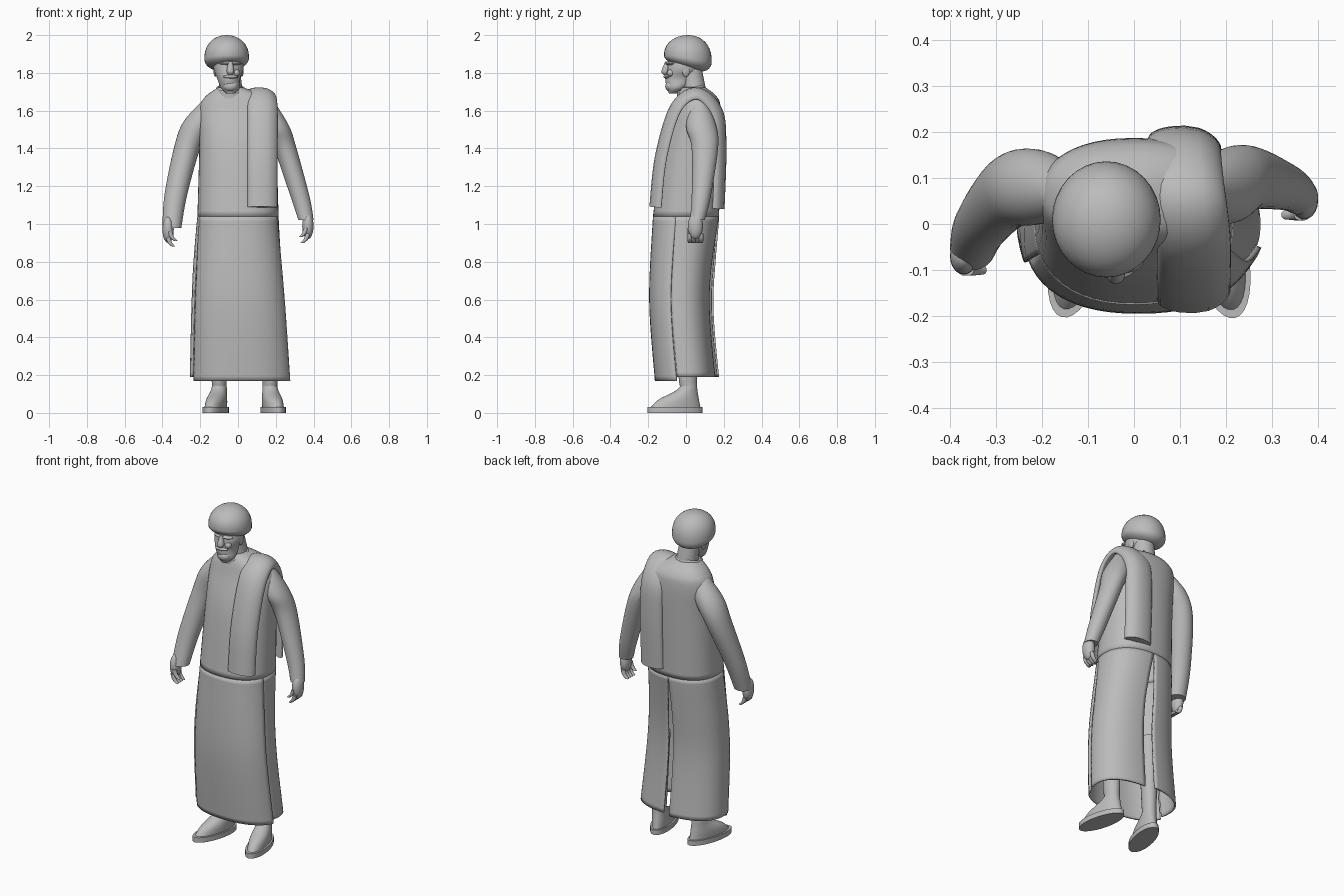
import bpy, bmesh
from math import sin, cos, pi, radians, copysign, sqrt
from mathutils import Vector, Matrix

if "Cube" in bpy.data.objects:
    bpy.data.objects.remove(bpy.data.objects["Cube"])

tone = 0.5
grey = bpy.data.materials.new("plain grey")
grey.use_nodes = True
grey.diffuse_color = (tone, tone, tone, 1)
shader = grey.node_tree.nodes["Principled BSDF"]
shader.inputs["Base Color"].default_value = (tone, tone, tone, 1)


def resample(stations, steps=5):
    """Smooth curve through (x, y, z, half width, half depth); one radius gives a circle."""
    points = [Vector((*station[:4], station[-1])) for station in stations]
    last = len(points) - 1
    curve = []
    for index in range(last):
        start, end = points[index], points[index + 1]
        leave = (end - points[max(index - 1, 0)]) / 2
        arrive = (points[min(index + 2, last)] - start) / 2
        for step in range(steps):
            t = step / steps
            ease = t * t * (3 - 2 * t)
            curve.append(start * (1 - ease) + end * ease
                         + leave * (t * (1 - t) ** 2) - arrive * (t * t * (1 - t)))
    return curve + [points[last]]


def finish(name, bm, matrix, thickness):
    """Turn the bmesh into a smooth grey object."""
    bm.transform(matrix)
    bmesh.ops.recalc_face_normals(bm, faces=bm.faces)
    mesh = bpy.data.meshes.new(name)
    bm.to_mesh(mesh)
    bm.free()
    mesh.materials.append(grey)
    part = bpy.data.objects.new(name, mesh)
    bpy.context.collection.objects.link(part)
    if thickness:
        cloth = part.modifiers.new("cloth", 'SOLIDIFY')
        cloth.thickness = thickness
        cloth.offset = 0
    bpy.ops.object.select_all(action='DESELECT')
    part.select_set(True)
    bpy.context.view_layer.objects.active = part
    bpy.ops.object.shade_smooth_by_angle(angle=radians(50))


def skin(name, rings, closed=True, cap=True, thickness=0, matrix=Matrix()):
    """Join rings of points into one surface."""
    bm = bmesh.new()
    rows = [[bm.verts.new(point) for point in ring] for ring in rings]
    count = len(rows[0])
    for lower, upper in zip(rows, rows[1:]):
        for i in range(count if closed else count - 1):
            j = (i + 1) % count
            bm.faces.new((lower[i], lower[j], upper[j], upper[i]))
    if cap:
        bm.faces.new(rows[0])
        bm.faces.new(rows[-1])
    finish(name, bm, matrix, thickness)


def power(value, exponent):
    return copysign(abs(value) ** (2 / exponent), value)


def oval(station, exponent=2, count=32, start=0, end=2 * pi, closed=True):
    """Level oval that starts at the back."""
    x, y, z, width, depth = station
    angles = [start + (end - start) * i / count for i in range(count if closed else count + 1)]
    return [Vector((x + width * power(sin(angle), exponent),
                    y + depth * power(cos(angle), exponent), z)) for angle in angles]


def loft(name, stations, **options):
    skin(name, [oval(station) for station in resample(stations)], **options)


def blob(name, centre, size):
    bm = bmesh.new()
    bmesh.ops.create_uvsphere(bm, u_segments=20, v_segments=12, radius=1)
    finish(name, bm, Matrix.Translation(centre) @ Matrix.Diagonal((*size, 1)), 0)


# Robe: closed upper body with three hanging panels below the slit top
skirt = resample([(.02, 0, .17, .26, .16), (.01, -.03, .6, .24, .16), (0, 0, 1.04, .21, .17)], 10)
body = resample([skirt[-1], (0, .03, 1.4, .2, .15), (0, .06, 1.6, .2, .12),
                 (-.01, .06, 1.67, .16, .1), (-.04, .04, 1.72, .06, .06)], 8)
skin("robe_upper", [oval(station, 2.3, 48) for station in body], cap=False, thickness=.01)


def panel(name, start, end, flare=0, lift=0, gap=0):
    rings = []
    for row, (x, y, z, width, depth) in enumerate(skirt):
        drop = 1 - row / (len(skirt) - 1)
        opening = min(drop * 3, 1)
        station = (x, y, z + lift * drop, width + flare * opening, depth + flare * opening)
        rings.append(oval(station, 2.3, 24, radians(start) + gap * opening,
                          radians(end) - gap * opening, False))
    skin(name, rings, closed=False, cap=False, thickness=.01)


panel("robe_front_panel", 105, 255)
panel("robe_back_panel_left", 0, 109, flare=-.01, lift=.02, gap=.07)
panel("robe_back_panel_right", 251, 360, flare=.01, lift=.02, gap=.07)

# Neck and collar
loft("neck", [(-.03, .05, 1.62, .07), (-.04, .04, 1.74, .06), (-.05, .02, 1.84, .06)])
tilt = Matrix.Translation((-.04, .03, 1.7)) @ Matrix.Rotation(radians(14), 4, 'X')
loft("collar", [(0, 0, -.03, .08), (0, 0, .02, .07)], cap=False, thickness=.01, matrix=tilt)

# Scarf draped over the left shoulder: path and half width, with a rounded flat section
path = resample([(.13, -.17, 1.09, .08), (.13, -.14, 1.36, .08), (.13, -.06, 1.62, .08),
                 (.12, .06, 1.7, .08), (.11, .17, 1.6, .08), (.11, .19, 1.4, .08),
                 (.11, .18, 1.08, .08)], 6)
rings = []
for i, (x, y, z, width, depth) in enumerate(path):
    along = path[min(i + 1, len(path) - 1)] - path[max(i - 1, 0)]
    normal = Vector((0, -along[2], along[1])).normalized()
    ring = []
    for k in range(32):
        angle = 2 * pi * k / 32
        across = power(cos(angle), 3.5)
        droop = (.03 if across > 0 else .01) * across ** 2
        offset = normal * (depth * .3 * power(sin(angle), 3) - droop)
        ring.append(Vector((x + width * across, y, z)) + offset)
    rings.append(ring)
skin("scarf", rings)

# Sleeves, from shoulder to cuff
loft("left_sleeve", [(.15, .07, 1.65, .04), (.2, .08, 1.52, .07, .08), (.25, .1, 1.4, .06, .07),
                     (.33, .08, 1.14, .05), (.36, .06, 1.02, .04)])
loft("right_sleeve", [(-.15, .07, 1.65, .04), (-.21, .08, 1.54, .08), (-.27, .07, 1.4, .07, .08),
                      (-.33, 0, 1.15, .06), (-.35, -.05, .98, .05)])


# Hands with curled fingers, bent towards the body
def hand(side, x, y, z, outward):
    blob(side + "_palm", (x, y, z), (.03, .04, .07))
    curl = [(0, -.04, .012), (.01, -.07, .012), (.03, -.09, .01)]
    for finger in range(4):
        row = y - .03 + .02 * finger
        loft(f"{side}_finger_{finger}", [(x - outward * inward, row, z + drop, radius)
                                         for inward, drop, radius in curl])
    loft(side + "_thumb", [(x - outward * (inward + .01), y - .03, z + drop + .03, radius)
                           for inward, drop, radius in curl])


hand("left", .37, .05, .99, 1)
hand("right", -.37, -.07, .97, -1)

# Legs and feet, toes turned out
for side, x, turn in (("left", .17, 13), ("right", -.1, -15)):
    place = Matrix.Translation((x, .01, 0)) @ Matrix.Rotation(radians(turn), 4, 'Z')
    loft(side + "_sole", [(0, -.07, 0, .06, .15), (0, -.07, .03, .06, .15)], matrix=place)
    loft(side + "_foot", [(0, -.07, .02, .05, .14), (0, -.05, .07, .05, .11), (0, 0, .13, .04, .05),
                          (0, 0, .2, .04, .05), (0, 0, .6, .06)], matrix=place)

# Head and face
loft("head", [(-.04, -.07, 1.69, .02), (-.04, -.05, 1.72, .05), (-.05, -.03, 1.77, .06, .08),
              (-.05, -.01, 1.83, .08, .09), (-.06, 0, 1.92, .07, .09)])
loft("nose", [(-.04, -.1, 1.86, .01), (-.04, -.11, 1.81, .02), (-.04, -.11, 1.79, .01)])
blob("moustache", (-.04, -.1, 1.78), (.04, .02, .01))
blob("beard", (-.04, -.08, 1.73), (.04, .03, .03))
blob("brow", (-.04, -.08, 1.85), (.06, .03, .01))
for side, sign in (("left", 1), ("right", -1)):
    blob(side + "_cheek", (-.04 + sign * .03, -.08, 1.8), (.02, .02, .02))
    blob(side + "_ear", (-.05 + sign * .07, 0, 1.81), (.01, .02, .03))

# Turban: rounded dome, slanting down at the back
rings = []
for row in range(25):
    level = -cos(pi * row / 24)
    swell = sqrt(max(1 - abs(level) ** 2.3, 0)) + .01
    height = 1.88 + level * (.12 if level > 0 else .06)
    slope = .13 * (1 - level)
    ring = oval((-.06, .01, height, .117 * swell, .125 * swell))
    rings.append([point - Vector((0, 0, slope * (point.y - .2 * point.x))) for point in ring])
skin("turban", rings)
